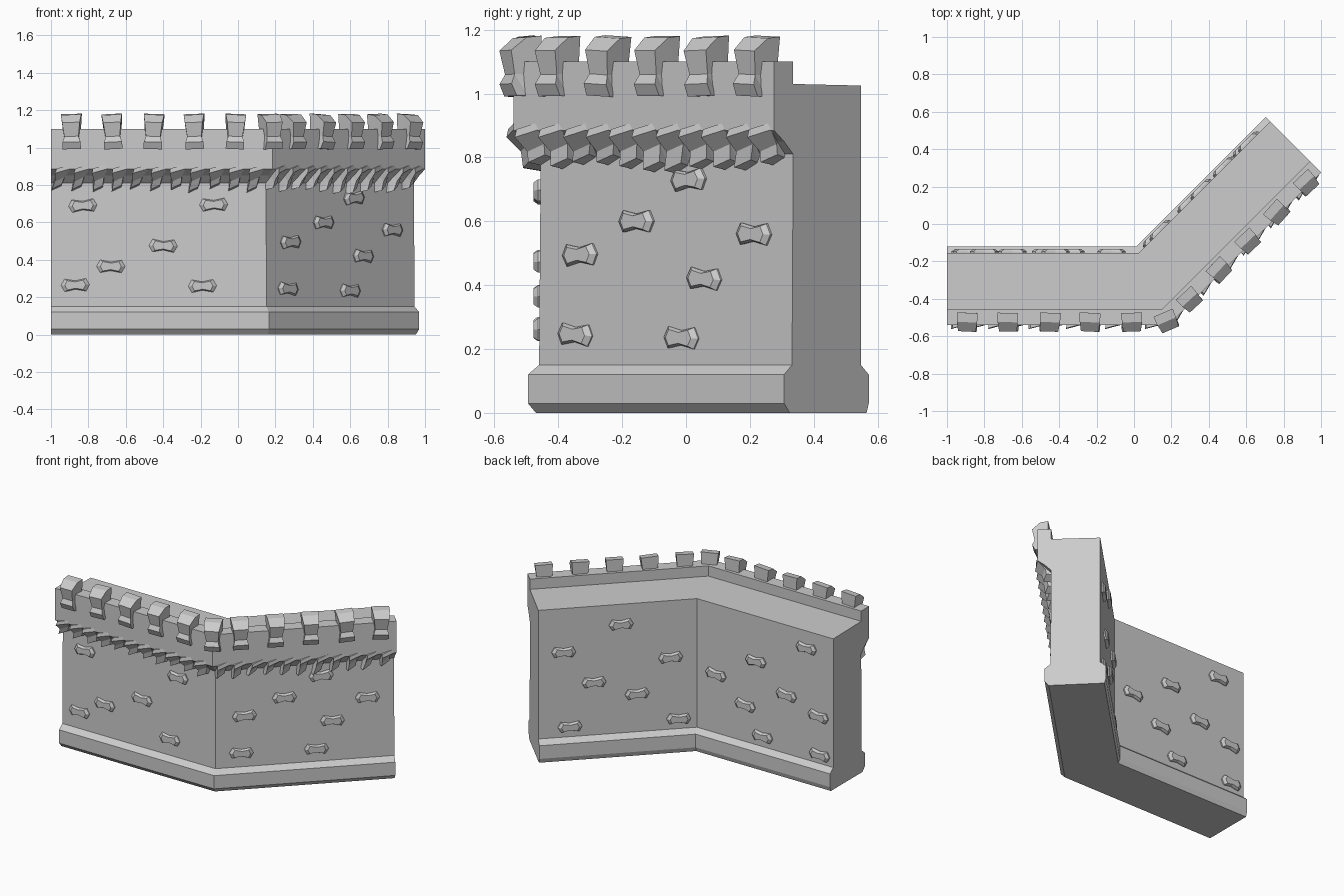
import bpy, bmesh, math, random
from mathutils import Matrix, Vector

random.seed(4)
cube = bpy.data.objects.get("Cube")
if cube:
    bpy.data.objects.remove(cube, do_unlink=True)

# One stone colour
stone = bpy.data.materials.new("grey stone")
stone.use_nodes = True
GREY = (0.6, 0.6, 0.6, 1)
stone.diffuse_color = GREY
stone.node_tree.nodes["Principled BSDF"].inputs["Base Color"].default_value = GREY

# Wall layout: a straight wing, then a wing turned by 45 degrees
FRONT, BACK = -0.455, -0.155
BEND_X, LEFT_END, RIGHT_END = 0.15, 1.118, -1.0
TAN = math.tan(math.pi / 8)


def wing(angle):
    """Frame whose x runs along a wing from the bend and y is the wall depth."""
    return (Matrix.Translation((BEND_X, FRONT, 0))
            @ Matrix.Rotation(math.radians(angle), 4, 'Z')
            @ Matrix.Translation((0, -FRONT, 0)))


RIGHT_WING, CORNER, LEFT_WING = wing(0), wing(22.5), wing(45)


def loft(bm, rings):
    """Skin a list of closed rings and cap both ends."""
    rows = [[bm.verts.new(p) for p in ring] for ring in rings]
    n = len(rows[0])
    for a, b in zip(rows, rows[1:]):
        for i in range(n):
            j = (i + 1) % n
            bm.faces.new((a[i], a[j], b[j], b[i]))
    bm.faces.new(rows[0][::-1])
    bm.faces.new(rows[-1])


def finish(bm, name):
    bmesh.ops.recalc_face_normals(bm, faces=bm.faces)
    bmesh.ops.triangulate(bm, faces=[f for f in bm.faces if len(f.verts) > 4])
    mesh = bpy.data.meshes.new(name)
    bm.to_mesh(mesh)
    bm.free()
    mesh.materials.append(stone)
    obj = bpy.data.objects.new(name, mesh)
    bpy.context.collection.objects.link(obj)


# Wall body: plinth, flared parapet and walkway in one mitred profile
profile = [(-0.47, 0), (-0.495, 0.03), (-0.495, 0.12), (-0.46, 0.15),
           (FRONT, 0.81), (-0.495, 0.85), (-0.54, 0.885), (-0.54, 1.1),
           (FRONT, 1.1), (FRONT, 1.03), (BACK, 1.025), (BACK, 0.15),
           (-0.12, 0.12), (-0.12, 0.03), (-0.13, 0)]
bm = bmesh.new()
loft(bm, [
    [Vector((RIGHT_END, y, z)) for y, z in profile],
    [Vector((BEND_X - TAN * (y - FRONT), y, z)) for y, z in profile],
    [LEFT_WING @ Vector((LEFT_END, y, z)) for y, z in profile],
])
finish(bm, "wall_body")


# Battlements: hooked blocks, narrow in the waist, hanging over the parapet
def battlement(bm, frame, along):
    shape = [(-0.475, 1.06, 0.045), (-0.475, 1.18, 0.056), (-0.525, 1.175, 0.054),
             (-0.575, 1.135, 0.047), (-0.56, 1.06, 0.038), (-0.575, 1.03, 0.048),
             (-0.558, 0.992, 0.05), (-0.52, 0.992, 0.047)]
    turn = (frame @ Matrix.Translation((along, -0.525, 1.09))
            @ Matrix.Rotation(random.uniform(-0.06, 0.06), 4, 'Y')
            @ Matrix.Rotation(random.uniform(-0.06, 0.06), 4, 'Z')
            @ Matrix.Translation((0, 0.525, -1.09)))
    loft(bm, [[turn @ Vector((side * w, y, z)) for y, z, w in shape]
              for side in (-1, 1)])


bm = bmesh.new()
for i in range(5):
    battlement(bm, RIGHT_WING, -1.04 + i * 0.219)
    battlement(bm, LEFT_WING, 0.141 + i * 0.22)
battlement(bm, CORNER, 0)
finish(bm, "battlements")


# Corbels: crooked teeth under the parapet, each pushed out on one side
def corbel(bm, frame, along):
    drop = random.uniform(-0.015, 0.015)
    lean = random.uniform(0.005, 0.025)
    shape = [(-0.45, 0.9), (-0.535, 0.9), (-0.54, 0.875), (-0.495, 0.83),
             (-0.488, 0.785 + drop), (-0.45, 0.775 + drop)]
    rings = []
    for side in (-1, 1):
        ring = []
        for y, z in shape:
            half = 0.042 if z > 0.85 else 0.026
            push = 0.022 * (side < 0) if y < -0.46 else 0
            x = along + side * half + lean * (z - 0.84) / 0.06
            ring.append(frame @ Vector((x, y - push, z + side * 0.012)))
        rings.append(ring)
    loft(bm, rings)


bm = bmesh.new()
for i in range(11):
    corbel(bm, RIGHT_WING, -1.1 + i * 0.104)
    corbel(bm, LEFT_WING, 0.03 + i * 0.103)
finish(bm, "corbels")


# Raised bow-tie stones scattered over the faces
def raised_stone(bm, frame, along, depth, height, flip):
    outline = [(-0.076, 0), (-0.057, 0.034), (0, 0.023), (0.057, 0.034),
               (0.076, 0), (0.057, -0.034), (0, -0.023), (-0.057, -0.034)]
    place = (frame @ Matrix.Translation((along, depth, height))
             @ Matrix.Rotation(math.pi * flip, 4, 'Z')
             @ Matrix.Rotation(random.uniform(-0.06, 0.06), 4, 'Y'))
    loft(bm, [[place @ Vector((x * s, y, z * s)) for x, z in outline]
              for y, s in ((0.01, 1), (-0.009, 1), (-0.022, 0.74))])


def scatter(name, frame, depth, flip, spots):
    bm = bmesh.new()
    for along, height in spots:
        raised_stone(bm, frame, along, depth, height, flip)
    finish(bm, name)


scatter("right_wing_front_stones", RIGHT_WING, FRONT, 0,
        [(-0.98, 0.69), (-0.28, 0.695), (-0.55, 0.475), (-0.83, 0.365),
         (-1.02, 0.265), (-0.34, 0.26)])
scatter("left_wing_front_stones", LEFT_WING, FRONT, 0,
        [(0.18, 0.495), (0.43, 0.6), (0.66, 0.73), (0.95, 0.56),
         (0.73, 0.42), (0.16, 0.245), (0.63, 0.235)])
scatter("right_wing_back_stones", RIGHT_WING, BACK, 1,
        [(-0.27, 0.55), (-0.57, 0.72), (-0.95, 0.91), (-0.49, 0.4),
         (-0.8, 0.55), (-0.62, 0.22), (-1.04, 0.47), (-1.05, 0.21)])
scatter("left_wing_back_stones", LEFT_WING, BACK, 1,
        [(0.96, 0.73), (0.6, 0.89), (0.29, 0.64), (0.77, 0.51),
         (0.5, 0.41), (0.92, 0.22), (0.24, 0.22)])
